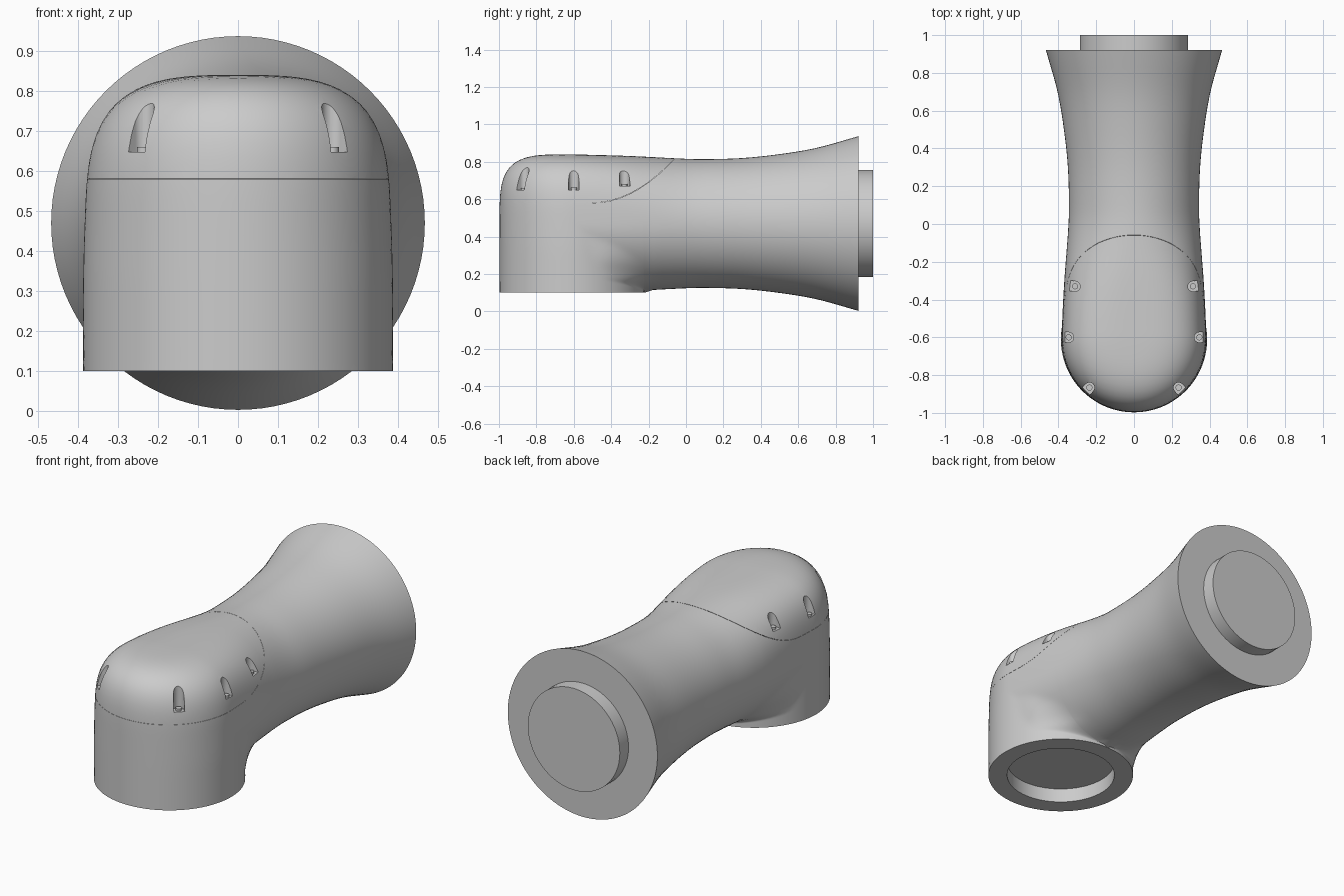
import bpy, bmesh, math
from mathutils import Vector, Matrix

if "Cube" in bpy.data.objects:
    bpy.data.objects.remove(bpy.data.objects["Cube"])

AX, ZC, END = -0.61, 0.47, 0.922   # elbow axis (y), horn axis height, horn end (y)
HORN = [(-0.61, 0.370), (-0.3, 0.361), (0.0, 0.346), (0.1, 0.344), (0.3, 0.350),
        (0.5, 0.371), (0.7, 0.405), (END, 0.467)]


def step(a, b, v):
    t = max(0.0, min(1.0, (v - a) / (b - a)))
    return t * t * (3 - 2 * t)


def horn_radius(y):
    # Smooth cubic through the horn profile
    y = max(HORN[0][0], min(HORN[-1][0], y))
    i = max(k for k in range(len(HORN) - 1) if HORN[k][0] <= y)
    slope = lambda k: ((HORN[min(k + 1, 7)][1] - HORN[max(k - 1, 0)][1]) /
                       (HORN[min(k + 1, 7)][0] - HORN[max(k - 1, 0)][0]))
    (y0, r0), (y1, r1) = HORN[i], HORN[i + 1]
    h = y1 - y0
    t = (y - y0) / h
    return ((2*t**3 - 3*t*t + 1) * r0 + (t**3 - 2*t*t + t) * h * slope(i)
            + (3*t*t - 2*t**3) * r1 + (t**3 - t*t) * h * slope(i + 1))


def gauge(u, v, a, b, n):
    return (((abs(u) / a) ** n + (abs(v) / b) ** n) ** (1 / n) - 1) * a


def field(p):
    # negative inside: domed cylinder in front, flared horn behind, filleted below
    x, y, z = p
    r = math.hypot(x, y - AX)
    taper = 0.008 * step(0.3, 0.65, z)
    if y < AX:
        c2 = ((y - AX) / max(r, 1e-6)) ** 2
        return gauge(r, max(z - ZC, 0), 0.387 - taper * (1 - c2), 0.370, 3.2 + 0.7 * c2)
    b = horn_radius(y)
    w = 1 - step(-0.61, 0.1, y)
    a = b + (0.017 - taper) * w
    n = 2 + 1.2 * (1 - step(-0.61, 0.05, y)) if z > ZC else 2
    horn = gauge(x, z - ZC, a, b, n)
    if z > ZC:
        return horn
    cyl = max(r - 0.387 + taper, 0.0999 - z)
    k = 0.1 * step(0.1, 0.18, z) * (1 - step(0.25, 0.45, z)) * step(-0.6, -0.4, y)
    h = max(k - abs(horn - cyl), 0)
    return min(horn, cyl) - (h * h / (4 * k) if k > 1e-6 else 0)


def finish(bm, name, hidden=False):
    bmesh.ops.recalc_face_normals(bm, faces=bm.faces)
    me = bpy.data.meshes.new(name)
    bm.to_mesh(me)
    bm.free()
    ob = bpy.data.objects.new(name, me)
    bpy.context.collection.objects.link(ob)
    ob.hide_render = hidden
    return ob


def activate(ob):
    bpy.ops.object.select_all(action='DESELECT')
    ob.select_set(True)
    bpy.context.view_layer.objects.active = ob


def smooth(ob):
    activate(ob)
    bpy.ops.object.shade_smooth_by_angle(angle=math.radians(32))


def boolean(ob, cutter, op='DIFFERENCE'):
    activate(ob)
    m = ob.modifiers.new("cut", 'BOOLEAN')
    m.object, m.operation, m.solver = cutter, op, 'EXACT'
    bpy.ops.object.modifier_apply(modifier=m.name)


def cylinder(name, loc, r, depth, axis='Z', hidden=False, seg=64):
    bm = bmesh.new()
    rot = Matrix.Rotation(math.pi / 2, 4, 'X') if axis == 'Y' else Matrix()
    bmesh.ops.create_cone(bm, cap_ends=True, segments=seg, radius1=r, radius2=r,
                          depth=depth, matrix=Matrix.Translation(loc) @ rot)
    return finish(bm, name, hidden)


def prism(name, pts, move):
    # closed outline swept along a vector, used as a cutter
    bm = bmesh.new()
    f = bm.faces.new([bm.verts.new(p) for p in pts])
    ext = bmesh.ops.extrude_face_region(bm, geom=[f])
    bmesh.ops.translate(bm, vec=move,
                        verts=[v for v in ext['geom'] if isinstance(v, bmesh.types.BMVert)])
    return finish(bm, name, True)


# Elbow skin: section planes fan round the inner corner, then run along the horn
pivot = Vector((0, AX + 0.387, 0.1))
stations = []
for i in range(45):
    phi = math.pi / 2 * i / 44
    d = Vector((0, -math.cos(phi), math.sin(phi)))
    stations.append((pivot + d * (0.387 + 0.1 * math.sin(2 * phi)), d))
stations += [(Vector((0, pivot.y + (END - pivot.y) * i / 24, ZC)), Vector((0, 0, 1)))
             for i in range(1, 25)]
SEG = 96
bm = bmesh.new()
rings = []
for c, d in stations:
    ring = []
    for j in range(SEG):
        t = 2 * math.pi * j / SEG
        ray = Vector((math.sin(t), 0, 0)) + d * math.cos(t)
        lo, hi = 0.0, 0.75
        for _ in range(22):
            mid = (lo + hi) / 2
            lo, hi = (mid, hi) if field(c + ray * mid) < 0 else (lo, mid)
        ring.append(bm.verts.new(c + ray * lo))
    rings.append(ring)
for a, b in zip(rings, rings[1:]):
    for j in range(SEG):
        k = (j + 1) % SEG
        bm.faces.new((a[j], a[k], b[k], b[j]))
bm.faces.new(rings[0])
bm.faces.new(rings[-1])
body = finish(bm, "elbow_housing")
lid = body.copy()
lid.data = body.data.copy()
lid.name = "top_cover"
bpy.context.collection.objects.link(lid)

# Split housing and cover along the side curve, leaving a hairline seam
curve = [(-1.2, 0.58)] + [(-0.5 + 0.05 * i, 0.58 + 1.22 * (0.05 * i) ** 2) for i in range(13)]
curve += [(0.1, 1.2), (-1.2, 1.2)]
cutters = [prism("housing_cutter", [(-0.8, y, z) for y, z in curve], (1.6, 0, 0)),
           prism("cover_cutter", [(-0.8, y - 0.0008, z + 0.001) for y, z in curve], (1.6, 0, 0))]
boolean(body, cutters[0])
boolean(lid, cutters[1], 'INTERSECT')

# Socket in the underside
cutters.append(cylinder("socket_cutter", (0, AX, 0.1), 0.287, 0.16, hidden=True))
boolean(body, cutters[-1])

# Screw pockets: round shaft opening outwards, with a screw head on the floor
for s in (-1, 1):
    for n, (x, y, floor, ang) in enumerate([(0.236, -0.866, 0.648, -48), (0.346, -0.6, 0.65, 0),
                                            (0.312, -0.33, 0.67, 8)]):
        a = math.radians(ang)
        out = Vector((math.cos(a), math.sin(a)))
        side = Vector((-out.y, out.x))
        shape = [(0.027 * math.cos(t), 0.027 * math.sin(t))
                 for t in (math.radians(90 + 15 * i) for i in range(13))]
        shape += [(0.12, -0.034), (0.12, 0.034)]
        pts = [Vector((x, y)) + out * u + side * v for u, v in shape]
        cutters.append(prism("pocket_cutter", [(s * p.x, p.y, floor) for p in pts], (0, 0, 0.4)))
        boolean(lid, cutters[-1])
        smooth(cylinder(f"screw_{n}_{'l' if s < 0 else 'r'}", (s * x, y, floor + 0.002),
                        0.016, 0.02, seg=20))

# Mounting boss on the flared end
smooth(cylinder("mounting_boss", (0, 0.95, ZC), 0.287, 0.1, axis='Y'))

for ob in cutters:
    bpy.data.objects.remove(ob)
smooth(body)
smooth(lid)
